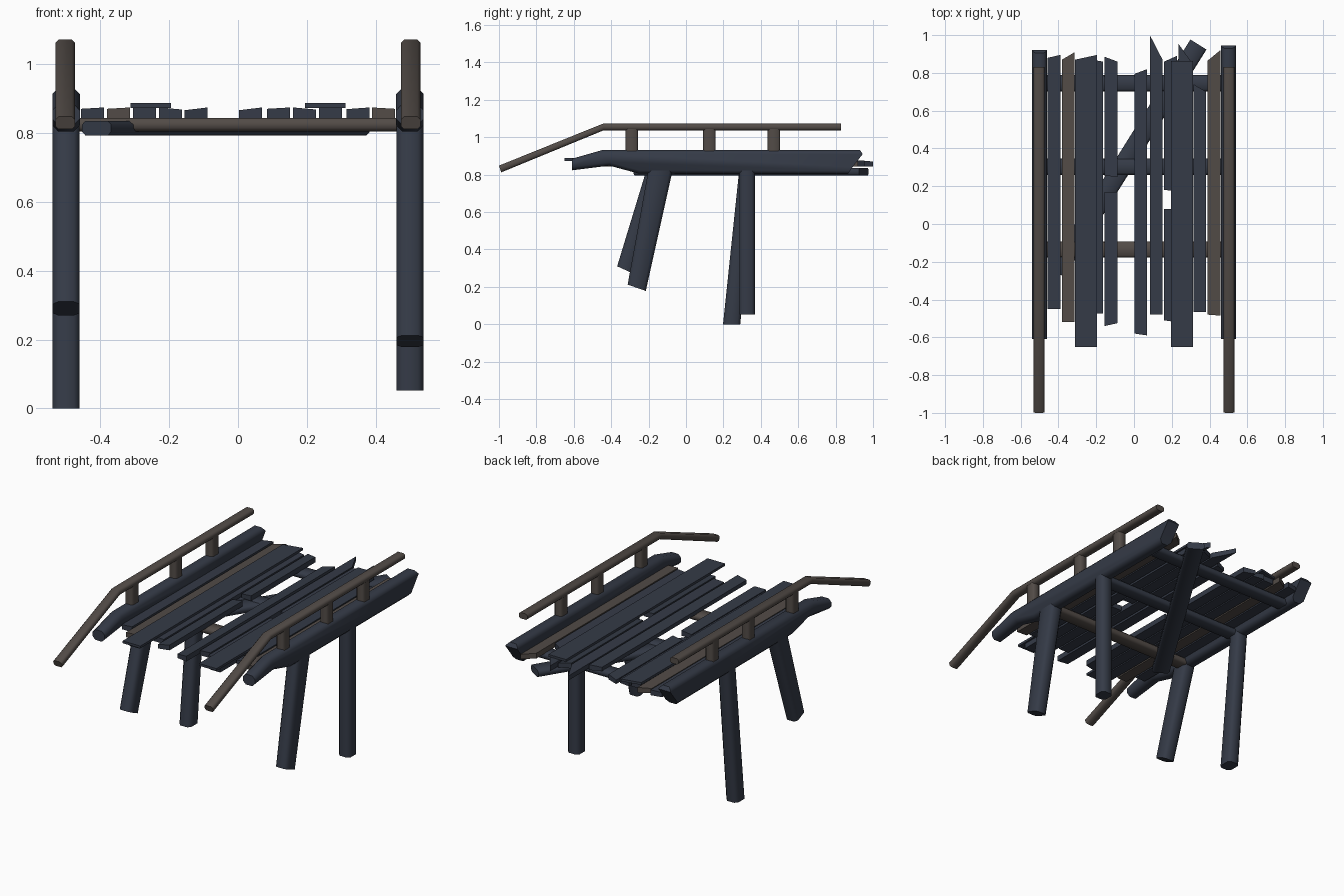
import bpy, bmesh, math
from mathutils import Matrix

if "Cube" in bpy.data.objects:
    bpy.data.objects.remove(bpy.data.objects["Cube"])


def material(name, rgb):
    m = bpy.data.materials.new(name)
    m.diffuse_color = (*rgb, 1)
    m.use_nodes = True
    m.node_tree.nodes["Principled BSDF"].inputs["Base Color"].default_value = m.diffuse_color
    return m


BLUE = material("weathered blue-grey wood", (0.035, 0.043, 0.063))
BROWN = material("faded brown wood", (0.085, 0.071, 0.063))


def finish(bm, name, mat, smooth=True):
    bmesh.ops.recalc_face_normals(bm, faces=bm.faces)
    me = bpy.data.meshes.new(name)
    bm.to_mesh(me)
    bm.free()
    me.materials.append(mat)
    ob = bpy.data.objects.new(name, me)
    bpy.context.collection.objects.link(ob)
    if smooth:
        bpy.ops.object.select_all(action='DESELECT')
        ob.select_set(True)
        bpy.context.view_layer.objects.active = ob
        bpy.ops.object.shade_smooth_by_angle(angle=math.radians(50))
    return ob


def prism(name, profile, x0, x1, mat, bevel=0.0, min_len=0.15):
    """Extrude a (y, z) profile along x, chamfering its long edges."""
    bm = bmesh.new()
    a = [bm.verts.new((x0, y, z)) for y, z in profile]
    b = [bm.verts.new((x1, y, z)) for y, z in profile]
    n = len(profile)
    bm.faces.new(a)
    bm.faces.new(b)
    for i in range(n):
        j = (i + 1) % n
        bm.faces.new((a[i], a[j], b[j], b[i]))
    bmesh.ops.recalc_face_normals(bm, faces=bm.faces)
    if bevel:
        edges = [e for e in bm.edges if e.calc_length() > min_len
                 and abs(e.verts[0].co.x - e.verts[1].co.x) < 1e-5]
        bmesh.ops.bevel(bm, geom=edges, offset=bevel, segments=1,
                        affect='EDGES', clamp_overlap=True)
    return finish(bm, name, mat)


def octagon(yc, zc, w, h, c):
    w, h = w / 2, h / 2
    return [(yc + y, zc + z) for y, z in (
        (-w, -h + c), (-w + c, -h), (w - c, -h), (w, -h + c),
        (w, h - c), (w - c, h), (-w + c, h), (-w, h - c))]


def plank(name, x, w, front, back, z0, z1, tilt, mat):
    """Deck board with slanted ends; front/back are (left y, right y)."""
    bm = bmesh.new()
    pts = [(x, front[0]), (x + w, front[1]), (x + w, back[1]), (x, back[0])]
    tilts = (0, tilt, tilt, 0) if tilt > 0 else (-tilt, 0, 0, -tilt)
    lo = [bm.verts.new((px, py, z0)) for px, py in pts]
    hi = [bm.verts.new((px, py, z1 - abs(tilt) + t)) for (px, py), t in zip(pts, tilts)]
    bm.faces.new(lo)
    bm.faces.new(hi)
    for i in range(4):
        j = (i + 1) % 4
        bm.faces.new((lo[i], lo[j], hi[j], hi[i]))
    return finish(bm, name, mat, smooth=False)


# side beams, handrails and rail posts
for side, s, end in (("left", -1, 0.92), ("right", 1, 0.945)):
    beam = [(-0.61, 0.885), (-0.445, 0.932), (end - 0.015, 0.932), (end, 0.91),
            (end - 0.055, 0.84), (end - 0.08, 0.803), (-0.25, 0.805),
            (-0.41, 0.848), (-0.61, 0.823)]
    prism(side + "_beam", beam, s * 0.46, s * 0.54, BLUE, 0.018)
    rail = [(-1.0, 0.848), (-0.445, 1.072), (0.83, 1.072), (0.83, 1.037),
            (-0.44, 1.037), (-0.988, 0.812)]
    prism(side + "_handrail", rail, s * 0.474, s * 0.531, BROWN, 0.009)
    for i, y in enumerate((-0.29, 0.125, 0.47)):
        post = [(y - 0.033, 0.92), (y + 0.033, 0.92), (y + 0.033, 1.045), (y - 0.033, 1.045)]
        prism(f"{side}_rail_post_{i + 1}", post, s * 0.477, s * 0.528, BROWN, 0.009, 0.1)

# broken legs, each a different length and lean
legs = {
    "front_left_leg": (-1, [(-0.21, 0.83), (-0.09, 0.83), (-0.28, 0.27), (-0.368, 0.31)]),
    "front_right_leg": (1, [(-0.20, 0.83), (-0.07, 0.83), (-0.215, 0.178), (-0.312, 0.212)]),
    "back_left_leg": (-1, [(0.285, 0.83), (0.37, 0.83), (0.29, 0.0), (0.198, 0.0)]),
    "back_right_leg": (1, [(0.285, 0.83), (0.368, 0.83), (0.368, 0.052), (0.285, 0.052)]),
}
for name, (s, prof) in legs.items():
    prism(name, prof, s * 0.461, s * 0.539, BLUE, 0.016)

# cross joists under the deck
for name, y, mat in (("front_joist", -0.135, BROWN), ("middle_joist", 0.303, BLUE),
                     ("back_joist", 0.745, BLUE)):
    prism(name, octagon(y, 0.825, 0.085, 0.04, 0.011), -0.47, 0.47, mat)

# loose diagonal brace
brace = prism("diagonal_brace", octagon(0, 0, 0.10, 0.042, 0.011), -0.71, 0.71, BLUE)
brace.data.transform(Matrix.Translation((-0.035, 0.348, 0.815))
                     @ Matrix.Rotation(math.radians(58), 4, 'Z'))

# deck boards: left x, front ends, back ends, tilt, material
boards = [
    (-0.457, (-0.45, -0.45), (0.88, 0.895), 0.004, BLUE),
    (-0.381, (-0.52, -0.52), (0.87, 0.91), 0.004, BROWN),
    (-0.305, (-0.60, -0.60), (0.86, 0.86), 0, BLUE),
    (-0.230, (-0.475, -0.475), (0.87, 0.86), -0.006, BLUE),
    (-0.155, (-0.54, -0.525), (0.17, 0.17), 0.008, BLUE),
    (-0.155, (0.255, 0.25), (0.885, 0.86), 0.008, BLUE),
    (0.003, (-0.58, -0.59), (0.795, 0.82), 0.008, BLUE),
    (0.084, (-0.48, -0.48), (1.0, 0.87), 0.004, BLUE),
    (0.160, (-0.51, -0.52), (0.08, 0.08), -0.006, BLUE),
    (0.160, (0.18, 0.175), (0.86, 0.89), -0.006, BLUE),
    (0.235, (-0.60, -0.60), (0.955, 0.86), 0, BLUE),
    (0.315, (-0.465, -0.465), (0.74, 0.70), 0.005, BLUE),
    (0.390, (-0.48, -0.485), (0.865, 0.92), -0.004, BROWN),
]
for i, (x, front, back, tilt, mat) in enumerate(boards):
    plank(f"deck_board_{i + 1}", x, 0.067, front, back, 0.843, 0.875, tilt, mat)

# wide boards laid on top
plank("left_wide_board", -0.312, 0.117, (-0.65, -0.65), (0.87, 0.895), 0.874, 0.888, 0, BLUE)
plank("right_wide_board", 0.195, 0.117, (-0.65, -0.65), (0.862, 0.862), 0.874, 0.888, 0, BLUE)
